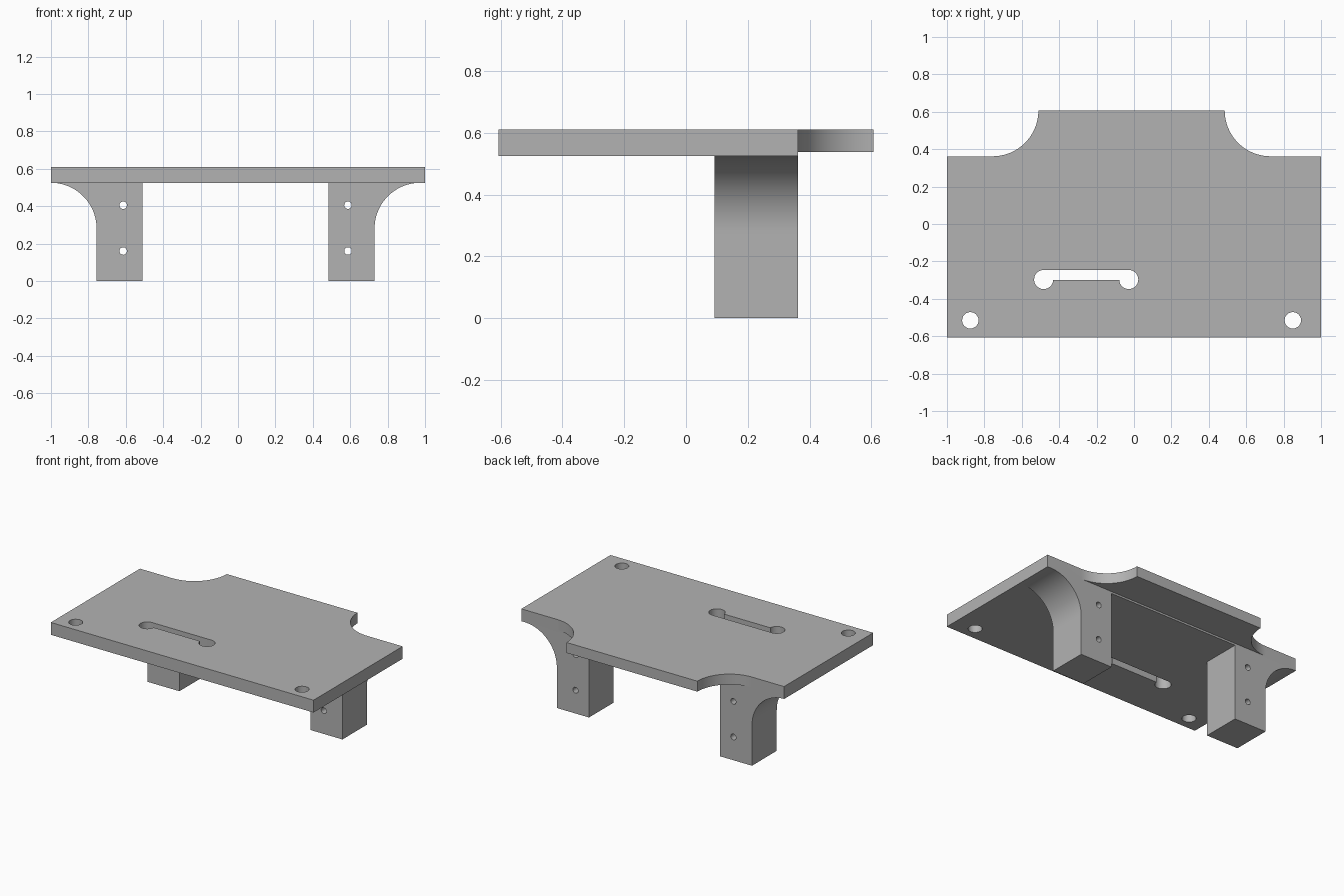
import bpy
import bmesh
import math
from mathutils import Vector

old = bpy.data.objects.get("Cube")
if old:
    bpy.data.objects.remove(old, do_unlink=True)

grey = bpy.data.materials.new("plain grey")
grey.use_nodes = True
GREY = (0.45, 0.45, 0.45, 1)
grey.diffuse_color = GREY
grey.node_tree.nodes["Principled BSDF"].inputs["Base Color"].default_value = GREY

MID = -0.013            # the legs and tab share this centre line
TOP, UNDER, TAB_UNDER = 0.61, 0.525, 0.538
BACK, R = 0.362, 0.245  # rear shoulder and the big corner radius


def arc(cx, cy, r, start, end, steps=24):
    angles = [math.radians(start + (end - start) * i / steps) for i in range(steps + 1)]
    return [(cx + r * math.cos(a), cy + r * math.sin(a)) for a in angles]


def extrude(name, outline, low, high, axis="Z"):
    """Prism from a 2D outline: (x, y) along Z or (x, z) along Y."""
    place = (lambda u, v: (u, v, low)) if axis == "Z" else (lambda u, v: (u, low, v))
    bm = bmesh.new()
    face = bm.faces.new([bm.verts.new(place(u, v)) for u, v in outline])
    grown = bmesh.ops.extrude_face_region(bm, geom=[face])
    step = Vector((0, 0, high - low)) if axis == "Z" else Vector((0, high - low, 0))
    verts = [g for g in grown["geom"] if isinstance(g, bmesh.types.BMVert)]
    bmesh.ops.translate(bm, verts=verts, vec=step)
    bmesh.ops.recalc_face_normals(bm, faces=bm.faces)
    mesh = bpy.data.meshes.new(name)
    bm.to_mesh(mesh)
    bm.free()
    mesh.materials.append(grey)
    obj = bpy.data.objects.new(name, mesh)
    bpy.context.collection.objects.link(obj)
    return obj


def cut(target, name, outline, low, high, axis="Z"):
    cutter = extrude(name, outline, low, high, axis)
    mod = target.modifiers.new(name, "BOOLEAN")
    mod.operation, mod.solver, mod.object = "DIFFERENCE", "EXACT", cutter
    bpy.context.view_layer.objects.active = target
    bpy.ops.object.modifier_apply(modifier=name)
    bpy.data.objects.remove(cutter, do_unlink=True)


def smooth(obj):
    bpy.ops.object.select_all(action="DESELECT")
    obj.select_set(True)
    bpy.context.view_layer.objects.active = obj
    bpy.ops.object.shade_smooth_by_angle(angle=math.radians(30))


# Top plate with a rear tab between two concave corners
tab_y = BACK + R
outline = [(-1, -tab_y), (1, -tab_y), (1, BACK)]
outline += arc(MID + 0.743, tab_y, R, 270, 180)
outline += arc(MID - 0.743, tab_y, R, 360, 270)
outline += [(-1, BACK)]
plate = extrude("top_plate", outline, UNDER, TOP)

# Thinner underside of the tab
cut(plate, "tab_step", [(-1.1, BACK), (1.1, BACK), (1.1, 1), (-1.1, 1)], 0.4, TAB_UNDER)

# Front mounting holes
for side in (-1, 1):
    cut(plate, "mount_hole", arc(MID + side * 0.862, -0.515, 0.044, 0, 360)[:-1], 0.4, 0.7)

# Slot with round hooked ends
slot_l, slot_r, slot_y, slot_rad = -0.483, -0.028, -0.297, 0.051
slot = arc(slot_l, slot_y, slot_rad, 90, 357) + arc(slot_r, slot_y, slot_rad, 183, 450)
cut(plate, "cable_slot", slot, 0.4, 0.7)
smooth(plate)

# Legs, flaring outwards into the plate
for side, name in ((-1, "right_leg"), (1, "left_leg")):
    profile = [(0.498, 0), (0.743, 0)]
    profile += arc(0.743 + R, UNDER - R, R, 180, 90) + [(0.498, UNDER)]
    profile = [(MID + side * x, z) for x, z in profile]
    leg = extrude(name, profile, 0.093, BACK, "Y")
    for z in (0.16, 0.405):
        cut(leg, "screw_hole", arc(MID + side * 0.601, z, 0.02, 0, 360)[:-1], 0, 0.5, "Y")
    smooth(leg)
